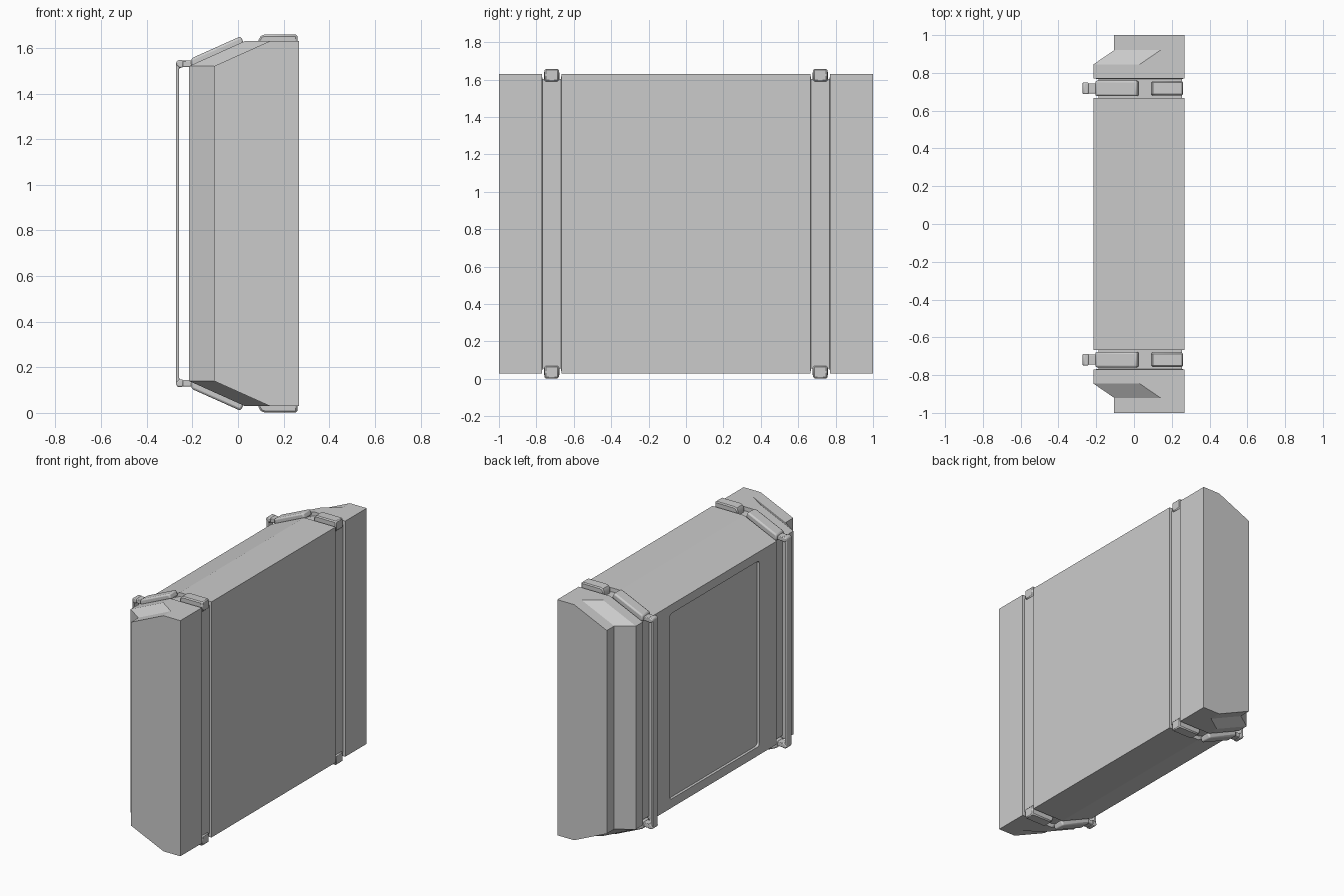
import bpy, bmesh, math
from mathutils import Vector

if "Cube" in bpy.data.objects:
    bpy.data.objects.remove(bpy.data.objects["Cube"])

MID = 0.83  # height of the horizontal mirror plane

grey = bpy.data.materials.new("light_grey")
grey.diffuse_color = (0.6, 0.6, 0.6, 1)
grey.use_nodes = True
grey.node_tree.nodes["Principled BSDF"].inputs["Base Color"].default_value = grey.diffuse_color


def finish(bm, name, bevel=0, segments=2):
    bmesh.ops.recalc_face_normals(bm, faces=bm.faces)
    mesh = bpy.data.meshes.new(name)
    bm.to_mesh(mesh)
    bm.free()
    ob = bpy.data.objects.new(name, mesh)
    bpy.context.collection.objects.link(ob)
    mesh.materials.append(grey)
    if bevel:
        mod = ob.modifiers.new("bevel", 'BEVEL')
        mod.width, mod.segments, mod.limit_method = bevel, segments, 'ANGLE'
        mod.angle_limit = math.radians(40)
        bpy.context.view_layer.objects.active = ob
        ob.select_set(True)
        bpy.ops.object.shade_smooth_by_angle(angle=math.radians(35))
        ob.select_set(False)
    return ob


def loft(name, sections, **kw):
    """Join (y, [(x, z), ...]) sections into a closed solid."""
    bm = bmesh.new()
    rings = [[bm.verts.new((x, y, z)) for x, z in pts] for y, pts in sections]
    n = len(rings[0])
    for a, b in zip(rings, rings[1:]):
        for i in range(n):
            j = (i + 1) % n
            bm.faces.new((a[i], a[j], b[j], b[i]))
    bm.faces.new(rings[0])
    bm.faces.new(rings[-1])
    return finish(bm, name, **kw)


def prism(name, pts, y, half, **kw):
    return loft(name, [(y - half, pts), (y + half, pts)], **kw)


def flip(pts):
    return [(x, 2 * MID - z) for x, z in pts]


def section(left, right=0.267, d=0.0):
    """Half-hexagon body section, shrunk by d on top, bottom and left."""
    top = [(right, 1.63 - d), (left + 0.245, 1.63 - d), (left + d, 1.52 - d * 0.6)]
    return top + flip(top)[::-1]


# case body with tapered ends and two strap channels
end, full, channel = section(-0.105), section(-0.215), section(-0.215, 0.253, 0.026)
half = [(1.0, end), (0.92, end), (0.845, full), (0.77, full),
        (0.768, channel), (0.668, channel), (0.666, full)]
body = loft("case_body", half + [(-y, s) for y, s in reversed(half)])

# shallow recessed panel on the left face
r, corners = 0.02, []
for cy, cz, a0 in ((0.46, 1.44, 0), (-0.46, 1.44, 90), (-0.46, 0.22, 180), (0.46, 0.22, 270)):
    for k in range(4):
        a = math.radians(a0 + 30 * k)
        corners.append((cy + r * math.cos(a), cz + r * math.sin(a)))
bm = bmesh.new()
face = bm.faces.new([bm.verts.new((-0.25, y, z)) for y, z in corners])
ext = bmesh.ops.extrude_face_region(bm, geom=[face])
bmesh.ops.translate(bm, vec=Vector((0.053, 0, 0)),
                    verts=[v for v in ext["geom"] if isinstance(v, bmesh.types.BMVert)])
cutter = finish(bm, "panel_cutter")
cutter.hide_render = True
cutter.hide_viewport = True
cut = body.modifiers.new("panel", 'BOOLEAN')
cut.operation, cut.solver, cut.object = 'DIFFERENCE', 'EXACT', cutter

# strap hardware, mirrored front to back and top to bottom
clip = [(0.26, 1.59), (0.26, 1.658), (0.115, 1.658), (0.1, 1.652), (0.09, 1.635), (0.09, 1.59)]
hinge = [(0.028, 1.615), (0.012, 1.651), (-0.205, 1.554), (-0.205, 1.52), (-0.19, 1.505)]
hook = [(-0.18, 1.544), (-0.26, 1.544), (-0.272, 1.532)]
inner = [(-0.258, 1.51), (-0.252, 1.516), (-0.18, 1.516)]
handle = hook + flip(hook)[::-1] + flip(inner)[::-1] + inner

for side, y in (("front", -0.718), ("back", 0.718)):
    for level, f in (("top", lambda p: p), ("bottom", flip)):
        prism(f"{side}_{level}_clip", f(clip), y, 0.038, bevel=0.007, segments=1)
        prism(f"{side}_{level}_hinge", f(hinge), y, 0.041, bevel=0.01)
        # rounded knuckle at the end of the handle
        knuckle = [(-0.274, 1.53), (-0.266, 1.546), (-0.24, 1.546), (-0.24, 1.514), (-0.258, 1.512)]
        prism(f"{side}_{level}_knuckle", f(knuckle), y, 0.031, bevel=0.006)
    prism(f"{side}_handle", handle, y, 0.027, bevel=0.004)
